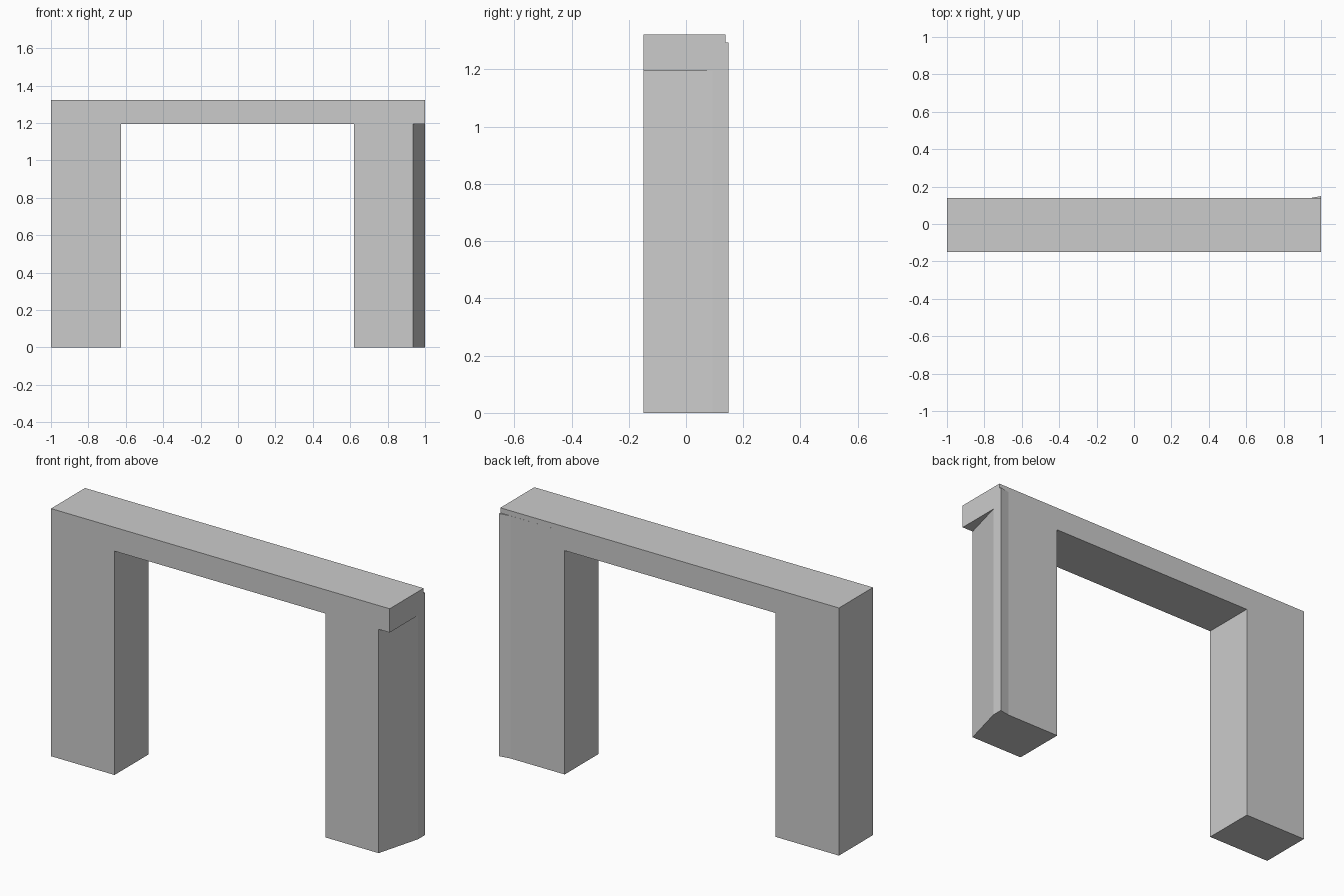
import bpy, bmesh

if "Cube" in bpy.data.objects:
    bpy.data.objects.remove(bpy.data.objects["Cube"])

FRONT, BACK = -0.149, 0.138
LEG_IN, BEAM_Z, TOP = 0.625, 1.195, 1.322


def prism(name, outline, z0, z1):
    """Extrude a plan outline (counter-clockwise) from z0 up to z1."""
    bm = bmesh.new()
    face = bm.faces.new([bm.verts.new((x, y, z0)) for x, y in outline])
    ext = bmesh.ops.extrude_face_region(bm, geom=[face])
    for v in ext["geom"]:
        if isinstance(v, bmesh.types.BMVert):
            v.co.z = z1
    bmesh.ops.recalc_face_normals(bm, faces=bm.faces)
    mesh = bpy.data.meshes.new(name)
    bm.to_mesh(mesh)
    bm.free()
    ob = bpy.data.objects.new(name, mesh)
    bpy.context.collection.objects.link(ob)
    return ob


def rect(x0, x1):
    return [(x0, FRONT), (x1, FRONT), (x1, BACK), (x0, BACK)]


# Lintel across the top
gateway = prism("gateway", rect(-1, 1), BEAM_Z, TOP)

# Plain left leg
left_leg = prism("left_leg", rect(-1, -LEG_IN), 0, 1.295)

# Right leg with slanted outer face and a small flare at the back corner
right_leg = prism("right_leg", [(0.62, FRONT), (0.935, FRONT), (1, 0.092),
                                (1, 0.149), (0.94, 0.1385), (0.62, BACK)], 0, 1.295)

# Fuse the legs and lintel into one solid
bpy.context.view_layer.objects.active = gateway
for leg in (left_leg, right_leg):
    mod = gateway.modifiers.new("join_leg", 'BOOLEAN')
    mod.operation = 'UNION'
    mod.solver = 'EXACT'
    mod.object = leg
    bpy.ops.object.modifier_apply(modifier=mod.name)
    bpy.data.objects.remove(leg)
